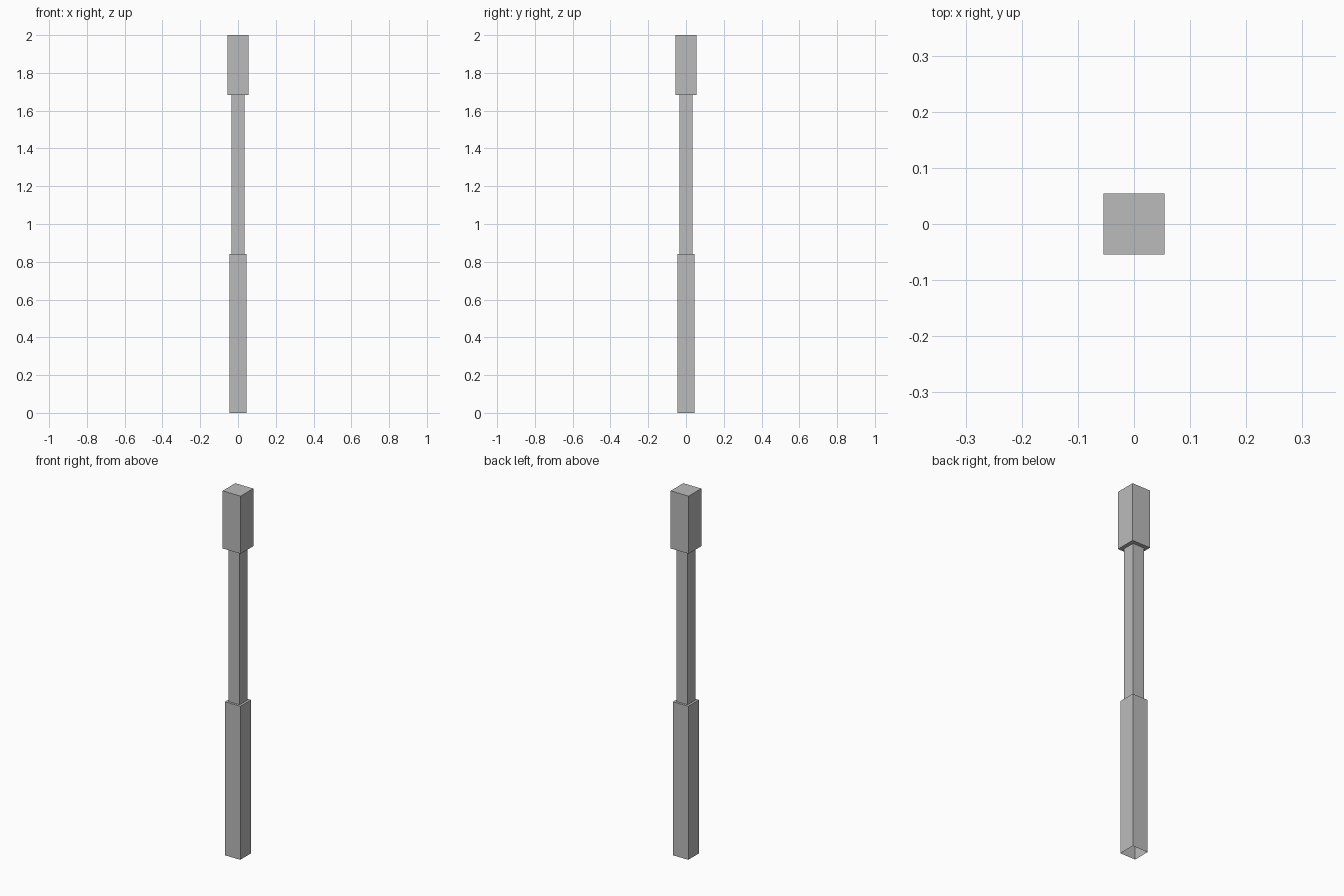
import bpy
import bmesh
from mathutils import Matrix

cube = bpy.data.objects.get("Cube")
if cube:
    bpy.data.objects.remove(cube, do_unlink=True)

# Single plain grey for the whole post
grey = bpy.data.materials.new("plain_grey")
grey.use_nodes = True
color = (0.5, 0.5, 0.5, 1)
grey.diffuse_color = color
grey.node_tree.nodes["Principled BSDF"].inputs["Base Color"].default_value = color


def square_post(name, width, bottom, top, open_ends=()):
    """Square section between two heights; open_ends lists z signs left uncapped."""
    bm = bmesh.new()
    bmesh.ops.create_cube(bm, size=1)
    bm.normal_update()
    caps = [f for f in bm.faces if round(f.normal.z) in open_ends]
    bmesh.ops.delete(bm, geom=caps, context="FACES")
    height = top - bottom
    bm.transform(Matrix.Translation((0, 0, bottom + height / 2))
                 @ Matrix.Diagonal((width, width, height, 1)))
    mesh = bpy.data.meshes.new(name)
    bm.to_mesh(mesh)
    bm.free()
    mesh.materials.append(grey)
    obj = bpy.data.objects.new(name, mesh)
    bpy.context.collection.objects.link(obj)


# Hollow lower sleeve, thin shaft, solid head
square_post("lower_sleeve", 0.0926, 0, 0.842, open_ends=(-1,))
square_post("middle_shaft", 0.0674, 0.842, 1.684, open_ends=(-1, 1))
square_post("head_block", 0.1095, 1.684, 2)
